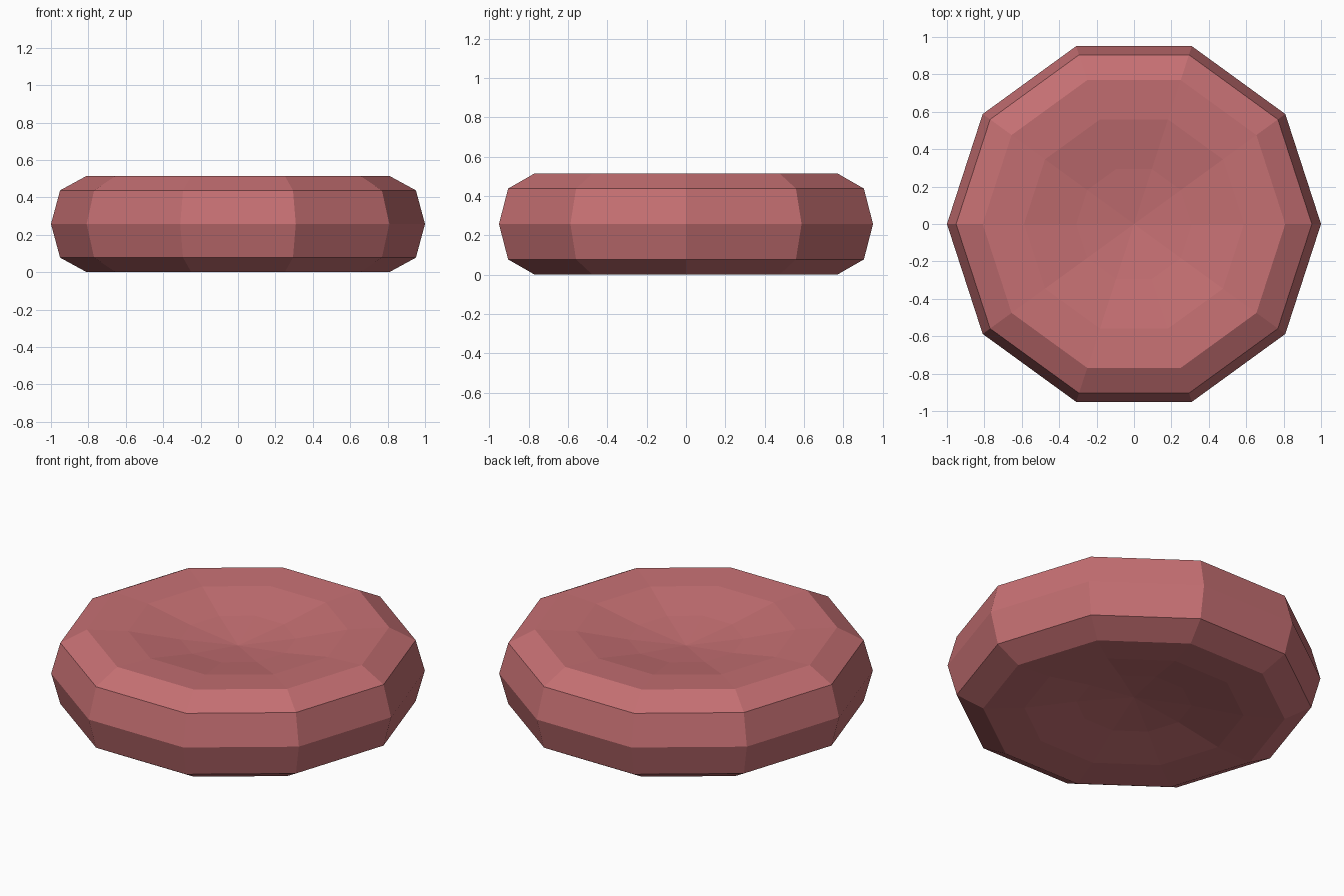
import bpy, bmesh, math

if "Cube" in bpy.data.objects:
    bpy.data.objects.remove(bpy.data.objects["Cube"])

SIDES = 10
MID = 0.2575  # half of the total height

# Half profile (radius, height above mid-plane), rim to dimple
upper = [(0.951, 0.18), (0.809, 0.2575), (0.588, 0.246), (0.309, 0.195)]
CENTRE = 0.157
profile = ([(r, -h) for r, h in reversed(upper)] + [(1.0, 0.0)] + upper)

bm = bmesh.new()

# Rings around the disc
rings = []
for r, h in profile:
    rings.append([bm.verts.new((r * math.cos(2 * math.pi * i / SIDES),
                                r * math.sin(2 * math.pi * i / SIDES),
                                MID + h)) for i in range(SIDES)])
bottom = bm.verts.new((0, 0, MID - CENTRE))
top = bm.verts.new((0, 0, MID + CENTRE))

# Side bands and the two dimple fans
for i in range(SIDES):
    j = (i + 1) % SIDES
    for a, b in zip(rings, rings[1:]):
        bm.faces.new((a[i], a[j], b[j], b[i]))
    bm.faces.new((bottom, rings[0][j], rings[0][i]))
    bm.faces.new((top, rings[-1][i], rings[-1][j]))
bmesh.ops.recalc_face_normals(bm, faces=bm.faces)

mesh = bpy.data.meshes.new("dimpled_disc")
bm.to_mesh(mesh)
bm.free()
disc = bpy.data.objects.new("dimpled_disc", mesh)
bpy.context.collection.objects.link(disc)

# Muted red material
mat = bpy.data.materials.new("muted_red")
mat.diffuse_color = (0.56, 0.16, 0.17, 1)
mat.use_nodes = True
mat.node_tree.nodes["Principled BSDF"].inputs["Base Color"].default_value = mat.diffuse_color
mesh.materials.append(mat)
